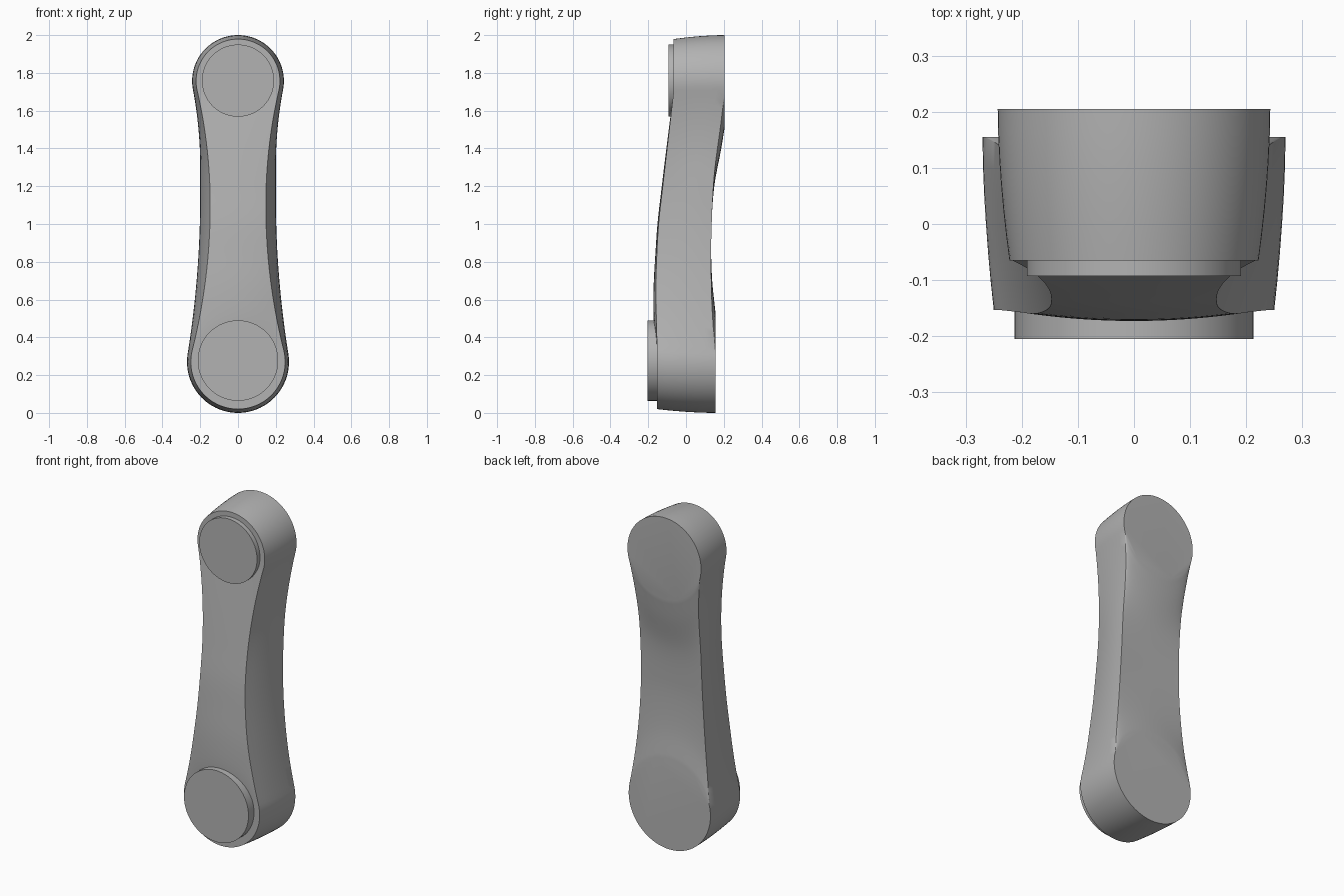
import bpy, bmesh, math
from mathutils import Vector

if "Cube" in bpy.data.objects:
    bpy.data.objects.remove(bpy.data.objects["Cube"])

LOW_Z, TOP_Z = 0.27, 1.757      # centres of the two round ends
ROWS, COLS, CAP, RINGS = 40, 24, 48, 6

grey = bpy.data.materials.new("plain_grey")
grey.use_nodes = True
grey.diffuse_color = (0.45, 0.45, 0.45, 1)
grey.node_tree.nodes["Principled BSDF"].inputs["Base Color"].default_value = grey.diffuse_color


def curve(points, x):
    """Smooth curve through (x, y) points."""
    n = len(points)
    x = min(max(x, points[0][0]), points[-1][0])
    i = next(k for k in range(n - 1) if x <= points[k + 1][0])

    def slope(k):
        a, b = points[max(k - 1, 0)], points[min(k + 1, n - 1)]
        return (b[1] - a[1]) / (b[0] - a[0])
    (xa, ya), (xb, yb) = points[i], points[i + 1]
    h = xb - xa
    t = (x - xa) / h
    return ((1 + 2 * t) * (1 - t) ** 2 * ya + t * (1 - t) ** 2 * h * slope(i)
            + t * t * (3 - 2 * t) * yb - t * t * (1 - t) * h * slope(i + 1))


class Face:
    """Outline of two circles joined by tangent arcs with a narrow waist."""

    def __init__(self, low_r, top_r, waist, low_waist_z, top_waist_z):
        self.low_r, self.top_r, self.waist = low_r, top_r, waist
        self.wz = (low_waist_z, top_waist_z)
        self.R, self.ang = [], []
        for r, d in ((low_r, low_waist_z - LOW_Z), (top_r, TOP_Z - top_waist_z)):
            R = (waist ** 2 + d ** 2 - r ** 2) / (2 * (r - waist))
            self.R.append(R)
            self.ang.append(math.asin(d / (R + r)))
        self.z0 = LOW_Z + low_r * math.sin(self.ang[0])
        self.z1 = TOP_Z - top_r * math.sin(self.ang[1])

    def half(self, z):
        i = 0 if z < self.wz[0] else 1
        if self.wz[0] <= z <= self.wz[1]:
            return self.waist
        R = self.R[i]
        return self.waist + R - math.sqrt(R * R - (z - self.wz[i]) ** 2)

    def point(self, t, u, arched):
        edge_z = self.z0 + (self.z1 - self.z0) * t
        za, zb = self.z0, self.z1
        if arched:
            za = LOW_Z + math.sqrt(self.low_r ** 2 - (u * self.half(za)) ** 2)
            zb = TOP_Z - math.sqrt(self.top_r ** 2 - (u * self.half(zb)) ** 2)
        return u * self.half(edge_z), za + (zb - za) * t

    def cap(self, top):
        """Outer arc of a round end, running from right (+x) to left."""
        r, c, a = ((self.top_r, TOP_Z, self.ang[1]) if top else (self.low_r, LOW_Z, self.ang[0]))
        s = 1 if top else -1
        angles = [-a + (math.pi + 2 * a) * k / CAP for k in range(CAP + 1)]
        return [(r * math.cos(q), c + s * r * math.sin(q)) for q in angles]


back = Face(0.27, 0.243, 0.2, 1.15, 1.3)
front = Face(0.25, 0.222, 0.147, 1.1, 1.1)

BACK_Y = [(0, 0.155), (0.16, 0.139), (0.32, 0.133), (0.47, 0.135),
          (0.68, 0.15), (0.88, 0.186), (1, 0.205)]
FRONT_Y = [(front.z0, -0.153), (0.5, -0.157), (0.65, -0.16), (0.8, -0.156), (1, -0.145),
           (1.2, -0.123), (1.4, -0.1), (1.6, -0.077), (front.z1, -0.065)]
CROWN = [(front.z0, 0), (0.48, 0.014), (0.65, 0.012), (0.9, 0.007),
         (1.4, 0.004), (front.z1, 0)]


def back_point(t, u):
    x, z = back.point(t, u, True)
    return Vector((x, curve(BACK_Y, t), z))


def front_point(t, u):
    x, z = front.point(t, u, False)
    return Vector((x, curve(FRONT_Y, z) - curve(CROWN, z) * (1 - u * u), z))


def add_grid(bm, grid):
    rows = [[bm.verts.new(p) for p in row] for row in grid]
    for a, b in zip(rows, rows[1:]):
        for k in range(len(a) - 1):
            bm.faces.new((a[k], a[k + 1], b[k + 1], b[k]))


def outline(face, point, low_y, top_y):
    """Closed loop: right edge up, top cap, left edge down, bottom cap."""
    ts = [k / ROWS for k in range(ROWS + 1)]
    loop = [point(t, 1) for t in ts]
    loop += [Vector((x, top_y, z)) for x, z in face.cap(True)[1:]]
    loop += [point(t, -1) for t in reversed(ts)][1:]
    loop += [Vector((x, low_y, z)) for x, z in reversed(face.cap(False))][1:]
    return loop


def finish(obj):
    obj.data.materials.append(grey)
    bpy.ops.object.select_all(action='DESELECT')
    obj.select_set(True)
    bpy.context.view_layer.objects.active = obj
    bpy.ops.object.shade_smooth_by_angle(angle=math.radians(35))


# Arm body: back and front skins, flat round pads, and bowed side wall
bm = bmesh.new()
us = [-math.cos(math.pi * k / COLS) for k in range(COLS + 1)]
us[0], us[-1] = -1, 1
pads = []
for face, point, low_y, top_y in ((back, back_point, 0.155, 0.205),
                                  (front, front_point, -0.153, -0.065)):
    add_grid(bm, [[point(k / ROWS, u) for u in us] for k in range(ROWS + 1)])
    for t, y in ((0, low_y), (1, top_y)):
        arc = [Vector((x, y, z)) for x, z in face.cap(t == 1)]
        inner = [point(t, u) for u in us[1:-1]]
        pads.append(bm.faces.new([bm.verts.new(p) for p in arc + inner]))
for pad in pads:
    for e in pad.edges:
        e.smooth = False

back_loop = outline(back, back_point, 0.155, 0.205)
front_loop = outline(front, front_point, -0.153, -0.065)
wall = []
for k in range(RINGS + 1):
    s = k / RINGS
    ring = []
    for b, f in zip(back_loop, front_loop):
        p = b.lerp(f, s ** 1.8)
        p.y = b.y + (f.y - b.y) * s
        ring.append(p)
    wall.append(ring)
add_grid(bm, wall)
bmesh.ops.remove_doubles(bm, verts=bm.verts, dist=0.0002)
bmesh.ops.recalc_face_normals(bm, faces=bm.faces)
mesh = bpy.data.meshes.new("crank_arm")
bm.to_mesh(mesh)
bm.free()
arm = bpy.data.objects.new("crank_arm", mesh)
bpy.context.collection.objects.link(arm)
finish(arm)

# Round bosses on the front of each end
for name, r, z, y0, y1 in (("lower_boss", 0.213, 0.277, -0.205, -0.12),
                           ("upper_boss", 0.191, 1.759, -0.093, -0.03)):
    bpy.ops.mesh.primitive_cylinder_add(vertices=64, radius=r, depth=y1 - y0,
                                        location=(0, (y0 + y1) / 2, z),
                                        rotation=(math.pi / 2, 0, 0))
    boss = bpy.context.object
    boss.name = name
    finish(boss)
